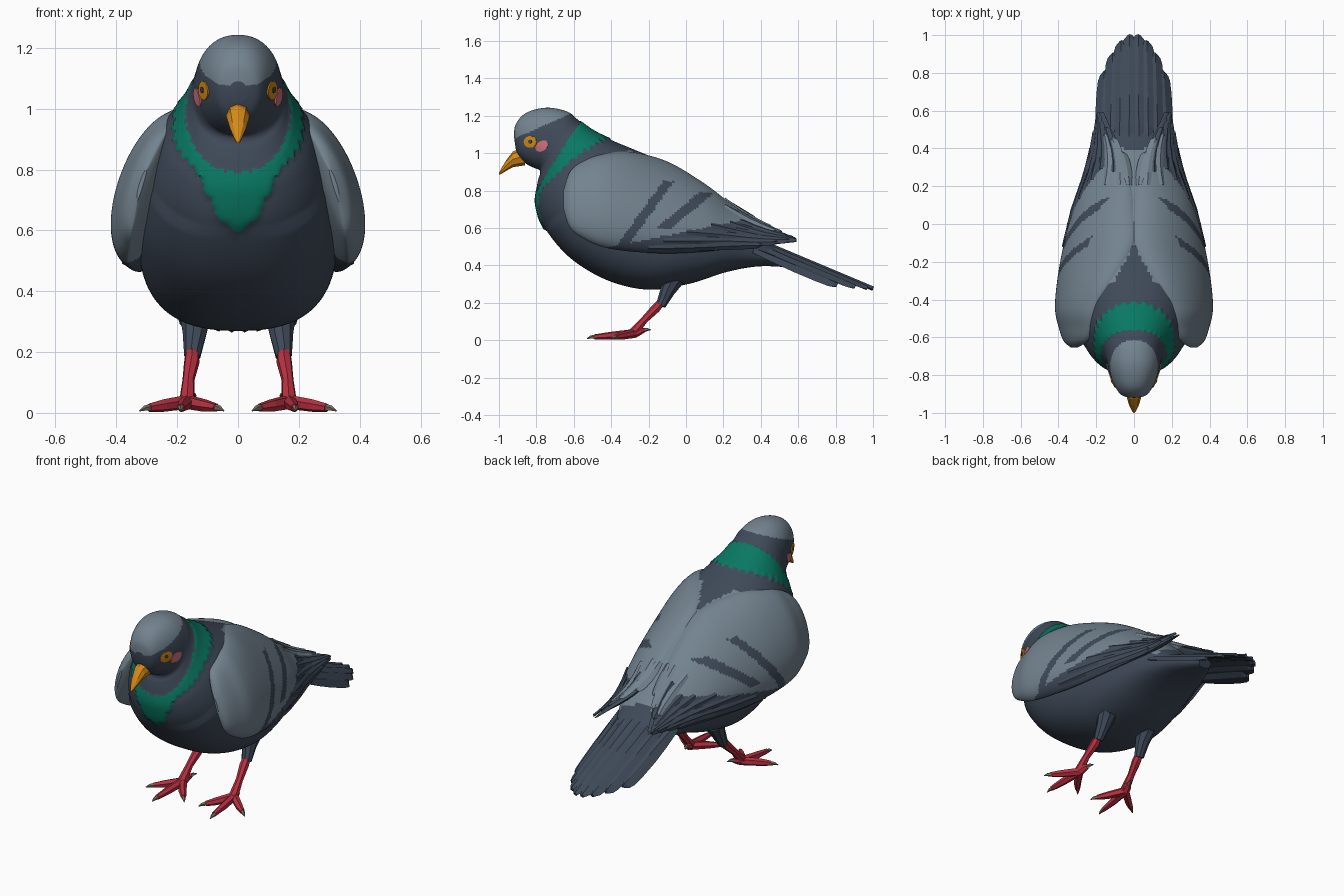
import bpy, bmesh, math
from mathutils import Vector
from mathutils.bvhtree import BVHTree

if "Cube" in bpy.data.objects:
    bpy.data.objects.remove(bpy.data.objects["Cube"])


def material(name, r, g, b):
    lin = lambda c: ((c / 255 + 0.055) / 1.055) ** 2.4
    m = bpy.data.materials.new(name)
    m.diffuse_color = (lin(r), lin(g), lin(b), 1)
    m.use_nodes = True
    m.node_tree.nodes["Principled BSDF"].inputs["Base Color"].default_value = m.diffuse_color
    return m


DARK, LIGHT, GREEN, ORANGE, RED, PINK, CLAW = range(7)
MATS = [material("slate feather", 63, 74, 89), material("pale grey feather", 115, 131, 143),
        material("collar green", 8, 120, 98), material("beak orange", 212, 138, 24),
        material("leg red", 184, 48, 64), material("cheek pink", 210, 116, 126),
        material("claw brown", 125, 112, 98)]


def spline(pts, t):
    """Catmull-Rom value of a list of tuples at parameter t."""
    i = max(0, min(int(t), len(pts) - 2))
    f = t - i
    a, b, c, d = (pts[max(0, min(i + k, len(pts) - 1))] for k in (-1, 0, 1, 2))
    return [q + f / 2 * (r - p + f * (2 * p - 5 * q + 4 * r - s + f * (3 * (q - r) + s - p)))
            for p, q, r, s in zip(a, b, c, d)]


def loft(bm, rings, mat, cap=None):
    """Skin closed rings; mat is an index or a rule (ring, segment, centre)."""
    rows = [[bm.verts.new(p) for p in r] for r in rings]
    n = len(rows[0])
    for i in range(len(rows) - 1):
        for j in range(n):
            k = (j + 1) % n
            f = bm.faces.new((rows[i][j], rows[i][k], rows[i + 1][k], rows[i + 1][j]))
            f.material_index = mat(i + .5, j + .5, f.calc_center_median()) if callable(mat) else mat
    for row in (rows[0], rows[-1]):
        bm.faces.new(row).material_index = mat if cap is None else cap


def tube(bm, pts, radii, mat, n=7):
    pts = [Vector(p) for p in pts]
    rings = []
    for i, (p, r) in enumerate(zip(pts, radii)):
        d = (pts[min(i + 1, len(pts) - 1)] - pts[max(i - 1, 0)]).normalized()
        u = d.cross(Vector((.31, .2, .93))).normalized()
        v = d.cross(u)
        rings.append([p + r * (u * math.cos(a) + v * math.sin(a))
                      for a in (math.tau * j / n for j in range(n))])
    loft(bm, rings, mat)


def feather(bm, path, width, mat, thick=.014):
    """path(s) returns (point, normal) for s from 0 to 1."""
    rings = []
    for s, w in ((0, .6), (.25, .85), (.5, 1), (.75, 1), (.9, .9), (.96, .7), (1, .25)):
        p, n = path(s)
        d = (path(min(s + .02, 1))[0] - path(min(s, .98))[0]).normalized()
        side = d.cross(n).normalized() * width * w / 2
        rings.append([p - side, p + n * thick * .6, p + side, p - n * thick * .4])
    loft(bm, rings, mat)


def finish(bm, name, mirror=False, smooth=True):
    bmesh.ops.recalc_face_normals(bm, faces=bm.faces)
    me = bpy.data.meshes.new(name)
    bm.to_mesh(me)
    for m in MATS:
        me.materials.append(m)
    ob = bpy.data.objects.new(name, me)
    bpy.context.collection.objects.link(ob)
    if mirror:
        ob.modifiers.new("mirror", 'MIRROR').use_mirror_merge = False
    if smooth:
        bpy.ops.object.select_all(action='DESELECT')
        ob.select_set(True)
        bpy.context.view_layer.objects.active = ob
        bpy.ops.object.shade_smooth_by_angle(angle=math.radians(35))


# Head, neck and body: top y, top z, bottom y, bottom z, half width
BODY = [(-.92, 1.09, -.91, 1.02, .03), (-.912, 1.15, -.89, .975, .07), (-.87, 1.205, -.85, .94, .1),
        (-.80, 1.235, -.81, .92, .124), (-.72, 1.242, -.785, .91, .139), (-.63, 1.22, -.78, .89, .148),
        (-.58, 1.18, -.79, .86, .16), (-.5, 1.12, -.80, .80, .195), (-.4, 1.07, -.80, .72, .248),
        (-.28, 1.02, -.755, .6, .293), (-.15, .965, -.62, .44, .325), (0, .89, -.42, .32, .33),
        (.12, .81, -.2, .27, .315), (.25, .71, .02, .302, .27), (.36, .61, .22, .365, .21),
        (.5, .485, .4, .395, .14), (.64, .425, .6, .385, .04)]
SEG, SUB = 128, 8


def in_collar(t, a):
    k = (1 - math.cos(a)) / 2
    tooth = abs((a / math.tau * 32) % 1 - .5) * .45
    return 6.2 + .8 * k ** 3 + tooth * .5 < t < 7.15 + .55 * (1 - k) ** 3 + 1.7 * k ** 22 + tooth


def body_ring(t):
    ty, tz, by, bz, w = spline(BODY, t)
    ring = []
    for j in range(SEG):
        a = math.tau * j / SEG
        g = 1.03 if in_collar(t, a) else 1
        e = .8 if t > 9 and math.cos(a) < 0 else .9
        s, c = (math.copysign(abs(q) ** e, q) * g for q in (math.sin(a), math.cos(a)))
        ring.append(Vector((w * s, (ty + by) / 2 + (ty - by) / 2 * c, (tz + bz) / 2 + (tz - bz) / 2 * c)))
    return ring


def saddle(c):
    """Dark wedge between the shoulders."""
    return c.y < -.1 and abs(c.x) < .5 * (-.1 - c.y) + 1.5 * max(0, -.3 - c.y)


def body_colour(i, j, c):
    a = math.tau * j / SEG
    if in_collar(i / SUB, a):
        return GREEN
    if c.y < -.6 and c.z > 1.075 + .45 * (c.y + .92):
        return LIGHT                                    # crown
    if math.cos(a) > .4 and -.42 < c.y < .4 and not saddle(c):
        return LIGHT                                    # back between the wings
    return DARK


bm = bmesh.new()
loft(bm, [body_ring(i / SUB) for i in range((len(BODY) - 1) * SUB + 1)], body_colour, DARK)
bmesh.ops.recalc_face_normals(bm, faces=bm.faces)
skin = BVHTree.FromBMesh(bm)
finish(bm, "body")


# Eyes and cheek patches, laid onto the head surface
def plate(bm, y, z, ru, rv, tilt, lift, mat):
    rings = []
    for f, h in ((1, -.004), (1, lift), (.6, lift), (.05, lift)):
        ring = []
        for j in range(14):
            u, v = f * ru * math.cos(math.tau * j / 14), f * rv * math.sin(math.tau * j / 14)
            o = Vector((1, y + u * math.cos(tilt) - v * math.sin(tilt), z + u * math.sin(tilt) + v * math.cos(tilt)))
            p, n, _, _ = skin.ray_cast(o, Vector((-1, 0, 0)))
            ring.append(p + n * h)
        rings.append(ring)
    loft(bm, rings, mat)


bm = bmesh.new()
plate(bm, -.832, 1.06, .034, .031, 0, .005, ORANGE)
plate(bm, -.832, 1.062, .01, .01, 0, .008, DARK)
finish(bm, "eyes", True)
bm = bmesh.new()
plate(bm, -.77, 1.038, .037, .026, .6, .005, PINK)
finish(bm, "cheek_patches", True)

# Beak: y, z, half width, half height
bm = bmesh.new()
loft(bm, [[Vector((w * math.cos(a), y, z + h * math.sin(a))) for a in (math.tau * j / 8 for j in range(8))]
          for y, z, w, h in ((-.86, .985, .042, .05), (-.925, .967, .036, .042), (-.96, .935, .026, .029),
                             (-.988, .903, .012, .015), (-1, .888, .003, .004))], ORANGE)
finish(bm, "beak", smooth=False)

# Wings: y, top x, top z, bottom x, bottom z, bulge
WING = [(-.655, .30, .80, .33, .70, .01), (-.62, .25, .90, .35, .60, .055), (-.55, .21, .955, .36, .545, .09),
        (-.45, .18, .99, .365, .50, .12), (-.3, .10, 1.0, .355, .475, .14), (-.1, .0, .94, .33, .465, .15),
        (.1, .0, .82, .29, .475, .12), (.25, .02, .71, .25, .49, .075), (.38, .06, .63, .22, .50, .04),
        (.5, .12, .575, .20, .515, .016), (.59, .16, .54, .185, .525, .005)]


def wing_point(t, a):
    y, tx, tz, bx, bz, b = spline(WING, t)
    half = Vector((tx - bx, 0, tz - bz)) / 2
    n = Vector((half.z, 0, -half.x)).normalized()
    s = math.sin(a) * b * (1 if math.sin(a) > 0 else .3)
    return Vector(((tx + bx) / 2, y, (tz + bz) / 2)) + half * math.cos(a) + n * s, n


def wing_colour(i, j, c):
    bar1 = abs(c.y + .1 - (c.z - .84) * .72) < .03 and c.z < .85
    bar2 = abs(c.y - .1 - (c.z - .78) * 1.2) < .042 and .6 < c.z < .79 and c.x > .12
    flight = c.z < .53 + .2 * (c.y + .25) or c.y > .36
    wedge = saddle(c) and c.x < .14 and c.z > .9
    return DARK if bar1 or bar2 or flight or wedge else LIGHT


bm = bmesh.new()
loft(bm, [[wing_point(i / 16, math.tau * j / 112)[0] for j in range(112)] for i in range(161)], wing_colour, LIGHT)
finish(bm, "wings", True)

# Folded feathers running along the wing surface: angle, start, end, width, colour
bm = bmesh.new()
for deg, t0, t1, w, mat in ((12, 6.7, 8.0, .06, LIGHT), (35, 6.7, 8.6, .055, LIGHT), (52, 7.2, 9.1, .045, DARK),
                            (68, 6.7, 8.8, .05, LIGHT), (88, 7.3, 9.4, .05, DARK), (106, 6.9, 9.8, .05, DARK),
                            (122, 6.2, 10, .045, DARK), (138, 5.5, 9.5, .045, DARK),
                            (152, 4.9, 8.9, .045, DARK), (165, 4.5, 8.2, .045, DARK)):
    def along(s, deg=deg, t0=t0, t1=t1):
        a = math.radians(deg)
        p, n = wing_point(t0 + (t1 - t0) * s, a)
        out = (n * math.sin(a) + Vector((-n.z, 0, n.x)) * math.cos(a) * .5).normalized()
        return p + out * (.002 + .008 * s), out
    feather(bm, along, w, mat)
finish(bm, "wing_feathers", True, False)

# Arched tail fan
bm = bmesh.new()
for k in range(8):
    i = k - 3.5
    tip = 1 - .016 * (i * i - .25)
    z = lambda y, i=i: .274 + (1 - y) * .42 - .005 * i * i
    a, b = Vector((.05 * i, .36, z(.36))), Vector((.043 * i, tip, z(tip)))
    n = Vector((.18 * i, .4, 1)).normalized()
    feather(bm, lambda s: (a.lerp(b, s), n), .098, DARK, .024)
finish(bm, "tail", smooth=False)

# Thighs, legs, toes and claws
bm = bmesh.new()
tube(bm, [(.14, -.06, .33), (.142, -.1, .26), (.15, -.135, .185)], [.055, .04, .027], DARK, 9)
finish(bm, "thighs", True)
bm = bmesh.new()
tube(bm, [(.15, -.13, .205), (.152, -.16, .17), (.163, -.22, .11), (.168, -.285, .035)],
     [.022, .026, .02, .027], RED)
for mid, tip in (((.245, -.34, .024), (.292, -.375, .017)), ((.18, -.4, .024), (.187, -.49, .017)),
                 ((.11, -.36, .024), (.072, -.405, .017)), ((.16, -.245, .05), (.152, -.225, .054))):
    tube(bm, [(.168, -.275, .036), mid, tip], [.024, .021, .014], RED, 6)
    d = (Vector(tip) - Vector(mid)).normalized()
    tube(bm, [tip, Vector(tip) + d * .02, Vector(tip) + d * .04 - Vector((0, 0, .006))], [.012, .009, .002], CLAW, 5)
finish(bm, "legs_and_feet", True, False)
